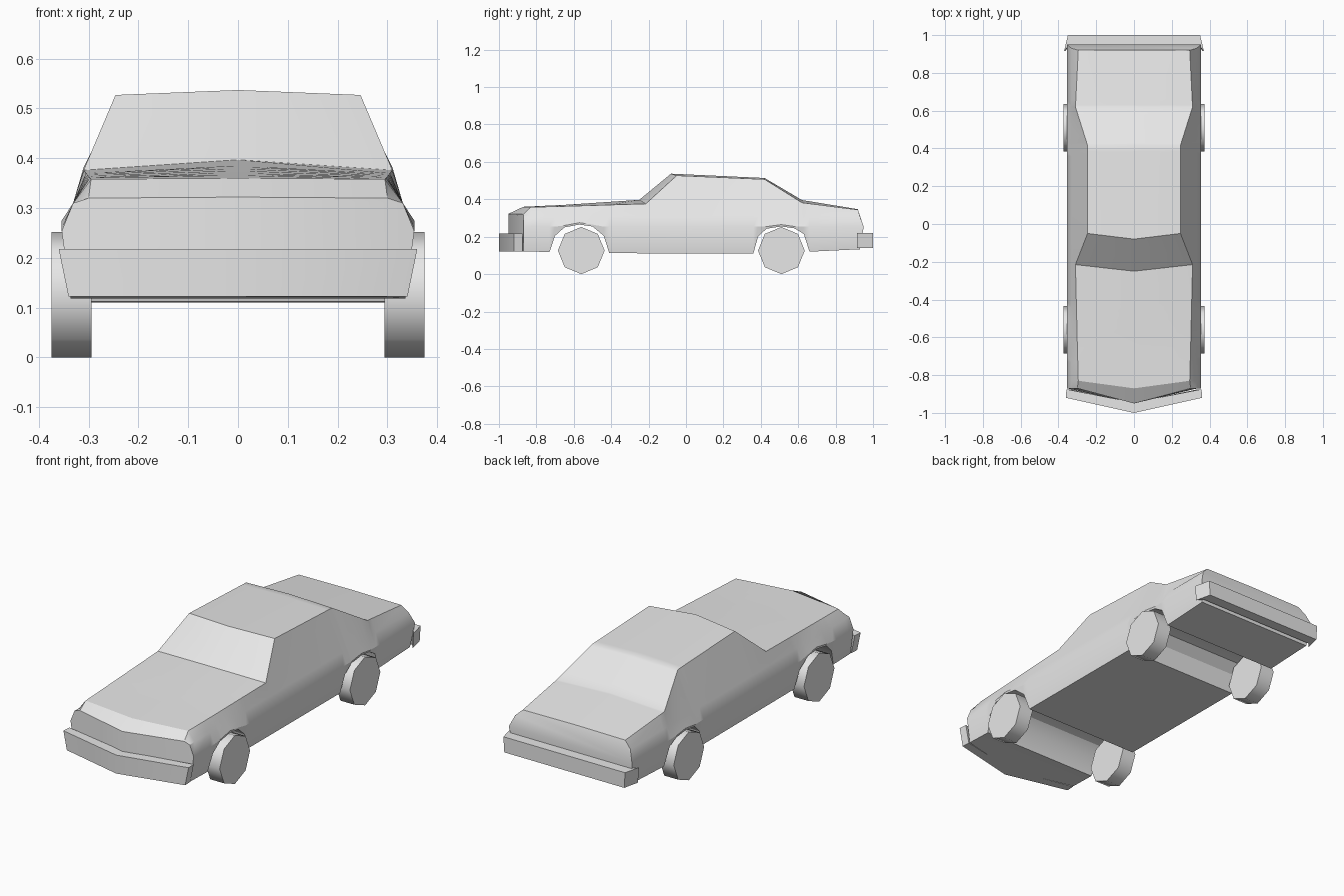
import bpy, bmesh, math

if "Cube" in bpy.data.objects:
    bpy.data.objects.remove(bpy.data.objects["Cube"])

grey = bpy.data.materials.new("plain grey")
grey.diffuse_color = (0.8, 0.8, 0.8, 1)
grey.use_nodes = True
grey.node_tree.nodes["Principled BSDF"].inputs["Base Color"].default_value = grey.diffuse_color


def make_object(name, verts, faces, angle=30):
    """Build a mesh, fix its normals and shade it smooth with sharp edges kept."""
    mesh = bpy.data.meshes.new(name)
    mesh.from_pydata(verts, [], faces)
    bm = bmesh.new()
    bm.from_mesh(mesh)
    bmesh.ops.recalc_face_normals(bm, faces=bm.faces)
    bm.to_mesh(mesh)
    bm.free()
    mesh.materials.append(grey)
    obj = bpy.data.objects.new(name, mesh)
    bpy.context.scene.collection.objects.link(obj)
    bpy.ops.object.select_all(action='DESELECT')
    bpy.context.view_layer.objects.active = obj
    obj.select_set(True)
    bpy.ops.object.shade_smooth_by_angle(angle=math.radians(angle))
    return obj


def lerp(table, y):
    """Piecewise linear lookup of the columns after the first."""
    if y <= table[0][0]:
        return table[0][1:]
    for a, b in zip(table, table[1:]):
        if y <= b[0]:
            t = (y - a[0]) / (b[0] - a[0])
            return [p + (q - p) * t for p, q in zip(a[1:], b[1:])]
    return table[-1][1:]


# Underside with both wheel arches: y, z
UNDER = [(-0.87, 0.122), (-0.73, 0.118), (-0.70, 0.205), (-0.65, 0.25),
         (-0.57, 0.265), (-0.50, 0.255), (-0.44, 0.205), (-0.41, 0.112),
         (0.36, 0.11), (0.385, 0.2), (0.43, 0.243), (0.51, 0.255),
         (0.58, 0.245), (0.63, 0.215), (0.66, 0.12), (0.92, 0.133)]

# Bonnet, cabin and boot line: y, edge x, edge z, centre z, centre y shift
UPPER = [(-0.87, 0.30, 0.32, 0.322, -0.08),
         (-0.83, 0.295, 0.358, 0.36, -0.04),
         (-0.64, 0.30, 0.363, 0.371, 0.0),
         (-0.215, 0.31, 0.376, 0.397, -0.035),
         (-0.05, 0.246, 0.527, 0.537, -0.03),
         (0.42, 0.247, 0.507, 0.514, 0.0),
         (0.62, 0.31, 0.382, 0.396, 0.0),
         (0.92, 0.295, 0.344, 0.347, 0.0)]

# Body shell: half sections lofted along y, mirrored in x
stations = sorted({r[0] for r in UNDER} | {r[0] for r in UPPER})
verts, faces = [], []
for y in stations:
    zb = lerp(UNDER, y)[0]
    xe, ze, zc, dy = lerp(UPPER, y)
    xb = 0.335 + (zb - 0.11) * 0.12
    nose = -0.08 if y == stations[0] else 0.0
    tail = 0.03 if y == stations[-1] else 0.0
    half = [(xb, y + tail / 3, zb),
            (0.354, y + tail, max(0.254, zb + 0.01)),
            (0.331, y + tail / 3, 0.31),
            (xe, y, ze)]
    verts += [(0, y + nose + tail / 3, zb)] + half + [(0, y + dy, zc)]
    verts += [(-x, yy, z) for x, yy, z in reversed(half)]
n = 10
for i in range(len(stations) - 1):
    for j in range(n):
        k = (j + 1) % n
        faces.append((i * n + j, i * n + k, (i + 1) * n + k, (i + 1) * n + j))
# Pointed nose and tail panels
faces += [(0, 1, 2, 3, 4, 5), (5, 6, 7, 8, 9, 0)]
e = (len(stations) - 1) * n
faces += [tuple(e + j for j in (0, 1, 2, 8, 9)),
          tuple(e + j for j in (2, 3, 4, 5, 6, 7, 8))]
make_object("body_shell", verts, faces)


def bumper(name, outline, z0, z1, taper):
    """Prism from a right-half outline, mirrored, narrower at the bottom."""
    loop = outline + [(-x, y) for x, y in reversed(outline) if x > 0]
    c = len(loop)
    v = [(x * taper, y, z0) for x, y in loop] + [(x, y, z1) for x, y in loop]
    f = [tuple(range(c)), tuple(range(c, 2 * c))]
    f += [(i, (i + 1) % c, c + (i + 1) % c, c + i) for i in range(c)]
    return make_object(name, v, f)


# Pointed front bumper; its outline starts and ends on the centre line
front = [(0, -1.0), (0.36, -0.92), (0.358, -0.875)]
loop_back = [(0, -0.945)]
full = front + loop_back + [(-x, y) for x, y in reversed(front) if x > 0]
m = len(full)
fv = [(x * 0.945, y, 0.122) for x, y in full] + [(x, y, 0.218) for x, y in full]
ff = [(i, (i + 1) % m, m + (i + 1) % m, m + i) for i in range(m)]
for o in (0, m):
    ff += [(o, o + 1, o + 2, o + 3), (o, o + 3, o + 4, o + 5)]
make_object("front_bumper", fv, ff)

# Rear bumper with hooked ends
bumper("rear_bumper", [(0.345, 0.945), (0.37, 0.915), (0.35, 1.0)],
       0.14, 0.22, 0.985)

# Eight-sided wheels
for y, axle in ((-0.56, "front"), (0.51, "rear")):
    for side, label in ((-1, "left"), (1, "right")):
        v = []
        for x in (0.294, 0.374):
            for i in range(8):
                a = i * math.pi / 4
                v.append((side * x, y + 0.125 * math.cos(a),
                          0.126 + 0.126 * math.sin(a)))
        f = [tuple(range(8)), tuple(range(8, 16))]
        f += [(i, (i + 1) % 8, 8 + (i + 1) % 8, 8 + i) for i in range(8)]
        make_object(f"{axle}_{label}_wheel", v, f, 50)
